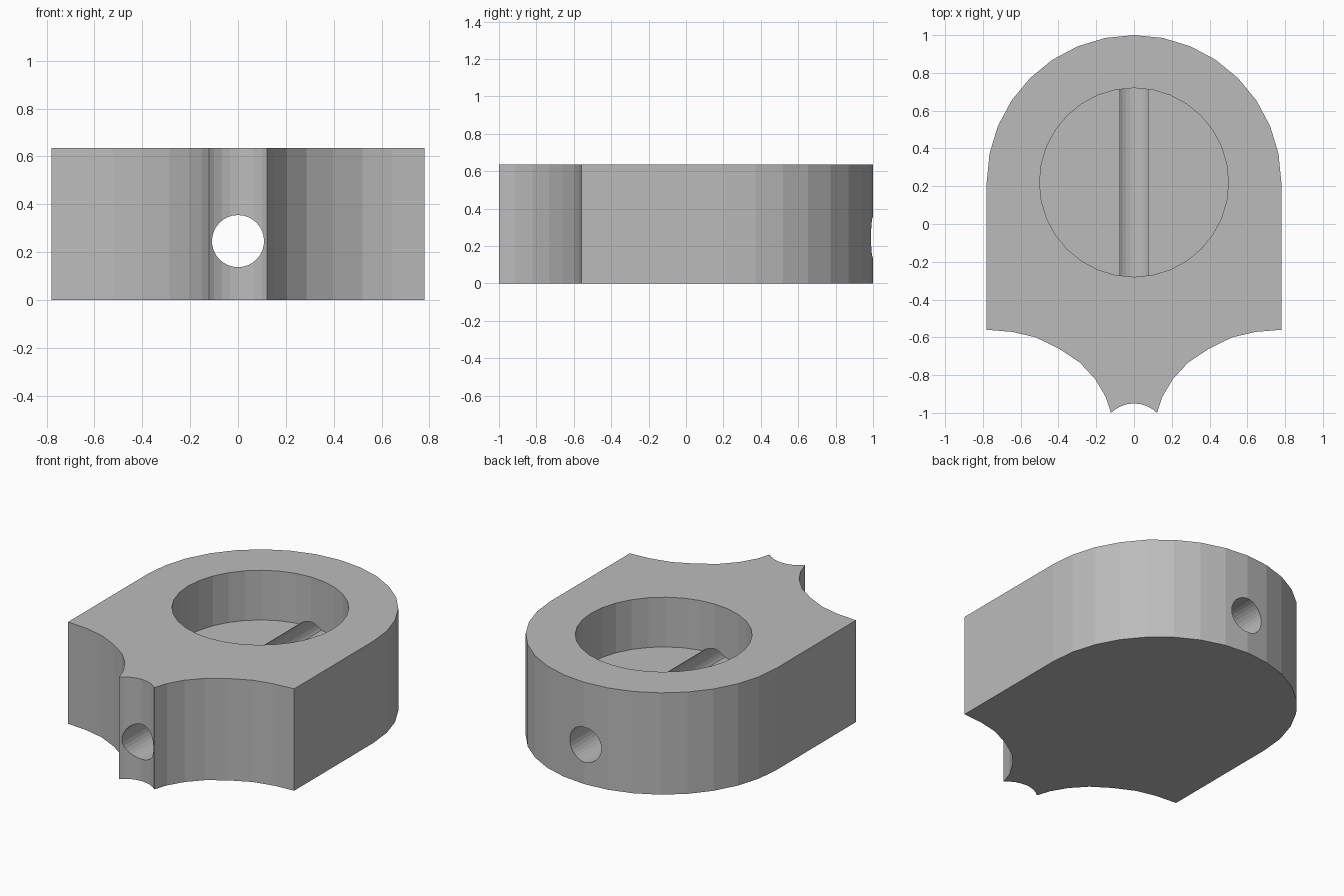
import bpy, bmesh, math
from mathutils import Matrix

if "Cube" in bpy.data.objects:
    bpy.data.objects.remove(bpy.data.objects["Cube"])

HEIGHT = 0.635
CENTRE_Y = 0.22      # centre of the rounded end and the pocket
OUTER_R = 0.78

gray = bpy.data.materials.new("plain gray")
gray.diffuse_color = (0.5, 0.5, 0.5, 1)
gray.use_nodes = True
gray.node_tree.nodes["Principled BSDF"].inputs["Base Color"].default_value = gray.diffuse_color


def make_object(name, bm):
    bmesh.ops.recalc_face_normals(bm, faces=bm.faces)
    mesh = bpy.data.meshes.new(name)
    bm.to_mesh(mesh)
    bm.free()
    mesh.materials.append(gray)
    obj = bpy.data.objects.new(name, mesh)
    bpy.context.collection.objects.link(obj)
    return obj


def cylinder_cutter(name, radius, depth, matrix):
    bm = bmesh.new()
    bmesh.ops.create_cone(bm, cap_ends=True, segments=32, radius1=radius,
                          radius2=radius, depth=depth, matrix=matrix)
    obj = make_object(name, bm)
    obj.hide_render = True
    obj.hide_set(True)
    return obj


# Outline: rounded back end from right to left
outline = [(OUTER_R * math.cos(math.pi * i / 16),
            CENTRE_Y + OUTER_R * math.sin(math.pi * i / 16)) for i in range(17)]

# Concave front flank, left then mirrored right, with the nose notch between
flank = [(0.78, -0.56), (0.645, -0.571), (0.52, -0.60), (0.397, -0.66),
         (0.287, -0.733), (0.205, -0.822), (0.15, -0.915), (0.122, -1.0)]
notch_r = 0.174
notch = [(x, -0.95 - notch_r + math.sqrt(notch_r ** 2 - x ** 2))
         for x in (-0.1, -0.067, -0.034, 0, 0.034, 0.067, 0.1)]
outline += [(-x, y) for x, y in flank] + notch + flank[::-1]

# Block body extruded from the outline
bm = bmesh.new()
base = bm.faces.new([bm.verts.new((x, y, 0)) for x, y in outline])
top = bmesh.ops.extrude_face_region(bm, geom=[base], use_keep_orig=True)
bmesh.ops.translate(bm, vec=(0, 0, HEIGHT),
                    verts=[v for v in top["geom"] if isinstance(v, bmesh.types.BMVert)])
body = make_object("clamp_block", bm)

# Round blind pocket from above and a bore along the full length
pocket = cylinder_cutter("pocket_cutter", 0.5, 1.0,
                         Matrix.Translation((0, CENTRE_Y, 0.325 + 0.5)))
bore = cylinder_cutter("bore_cutter", 0.109, 3.0,
                       Matrix.Translation((0, 0, 0.246)) @ Matrix.Rotation(math.pi / 2, 4, 'X'))
for cutter in (pocket, bore):
    mod = body.modifiers.new(cutter.name, 'BOOLEAN')
    mod.operation = 'DIFFERENCE'
    mod.solver = 'EXACT'
    mod.object = cutter
